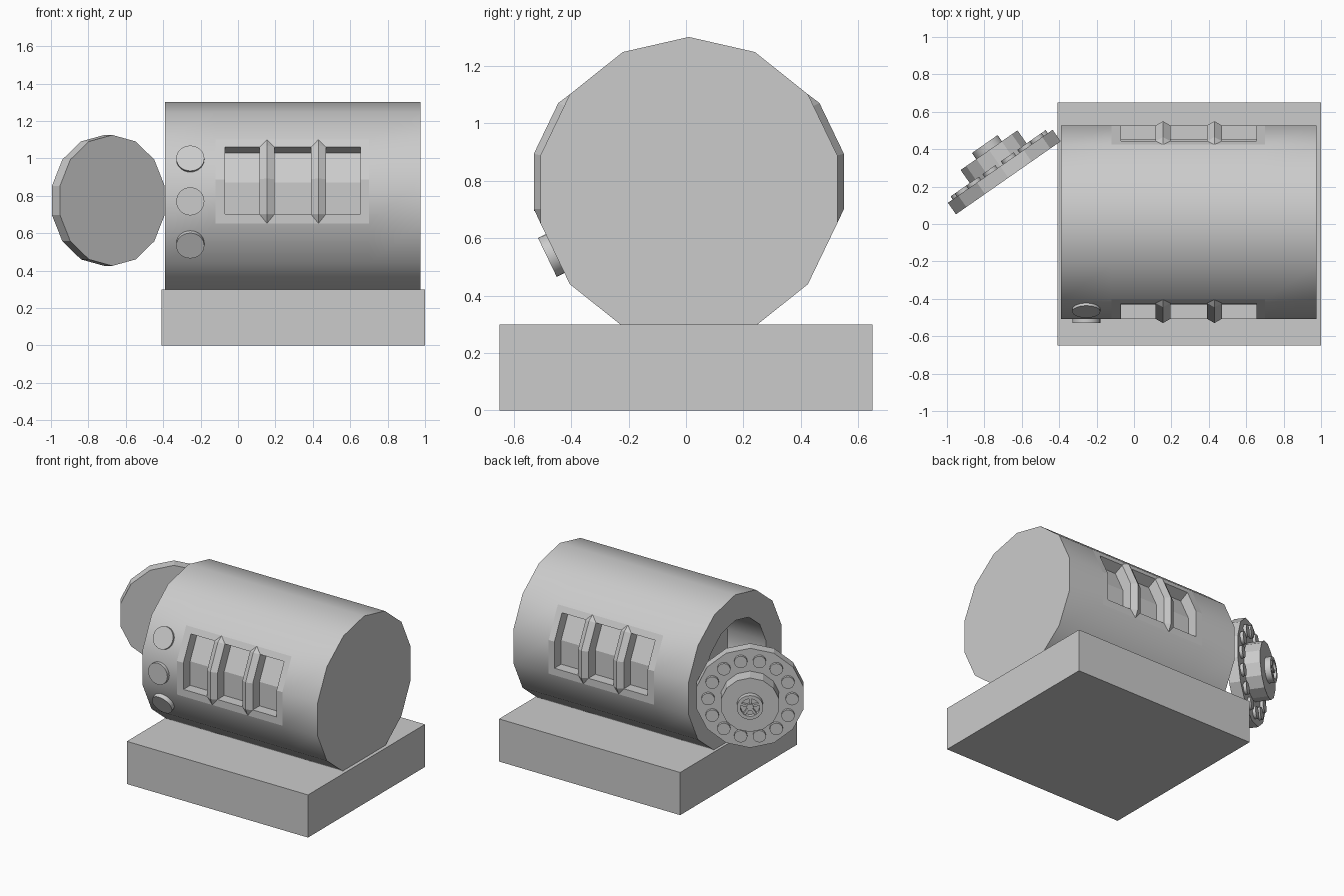
import bpy, bmesh
from math import sin, cos, pi, radians
from mathutils import Vector as V

if "Cube" in bpy.data.objects:
    bpy.data.objects.remove(bpy.data.objects["Cube"])

SIDES, R, CY, CZ = 14, 0.53, 0.01, 0.77
STEP = 2 * pi / SIDES
UP = V((0, 0, 1))


def make(name, verts, faces):
    me = bpy.data.meshes.new(name)
    me.from_pydata([tuple(v) for v in verts], [], faces)
    bm = bmesh.new()
    bm.from_mesh(me)
    bmesh.ops.recalc_face_normals(bm, faces=bm.faces)
    bm.to_mesh(me)
    bm.free()
    ob = bpy.data.objects.new(name, me)
    bpy.context.collection.objects.link(ob)
    return ob


def extrude(name, pts, vec):
    n = len(pts)
    sides = [(i, (i + 1) % n, n + (i + 1) % n, n + i) for i in range(n)]
    return make(name, list(pts) + [p + vec for p in pts],
                [tuple(range(n)), tuple(range(n, 2 * n))] + sides)


def disc(name, base, axis, r, h, n):
    axis = axis.normalized()
    up = (UP - axis * UP.dot(axis)).normalized()
    side = up.cross(axis)
    pts = [base + r * (up * cos(2 * pi * i / n) + side * sin(2 * pi * i / n)) for i in range(n)]
    return extrude(name, pts, axis * h)


def smooth(ob, deg=30):
    bpy.ops.object.select_all(action='DESELECT')
    ob.select_set(True)
    bpy.context.view_layer.objects.active = ob
    bpy.ops.object.shade_smooth_by_angle(angle=radians(deg))


def cut(ob, cutter):
    m = ob.modifiers.new("cut", 'BOOLEAN')
    m.object, m.operation, m.solver = cutter, 'DIFFERENCE', 'EXACT'
    bpy.context.view_layer.objects.active = ob
    bpy.ops.object.modifier_apply(modifier=m.name)
    bpy.data.objects.remove(cutter)


# Base slab
extrude("base", [V((-0.41, -0.65, 0)), V((1, -0.65, 0)), V((1, 0.65, 0)), V((-0.41, 0.65, 0))], V((0, 0, 0.3)))

# Drum body, split so that the side panels are separate faces
body = disc("drum_body", V((-0.39, CY, CZ)), V((1, 0, 0)), R, 1.365, SIDES)
bm = bmesh.new()
bm.from_mesh(body.data)
for x in (-0.12, 0.70):
    bmesh.ops.bisect_plane(bm, geom=bm.verts[:] + bm.edges[:] + bm.faces[:],
                           plane_co=(x, 0, 0), plane_no=(1, 0, 0))
bm.to_mesh(body.data)
bm.free()


def polar(a, r, x, s):
    return V((x, CY + s * r * sin(a), CZ + r * cos(a)))


def path(x, s, d):
    # Bent line over the two side facets, offset outward by d
    p2, p3, p4 = (polar(k * STEP, R, x, s) for k in (2, 3, 4))
    top, low = p2.lerp(p3, 0.19), p3.lerp(p4, 0.79)
    n1 = V((0, s * sin(2.5 * STEP), cos(2.5 * STEP)))
    return [top + n1 * d, polar(3 * STEP, R + d / cos(STEP / 2), x, s), low + V((0, s * d, 0))]


# Window recesses and the ridges between them, both sides
for s in (-1, 1):
    for x0, x1 in ((-0.07, 0.115), (0.195, 0.39), (0.47, 0.655)):
        pts = path(x0, s, -0.075) + path(x0, s, 0.05)[::-1]
        cut(body, extrude("window_cutter", pts, V((x1 - x0, 0, 0))))
    for x in (0.155, 0.43):
        tip_a, tip_b = polar(2 * STEP, R, x, s), polar(4 * STEP, R, x, s)
        v = path(x - 0.04, s, 0) + path(x, s, 0.023) + path(x + 0.04, s, 0) + [tip_a, tip_b]
        f = [(0, 1, 4, 3), (1, 2, 5, 4), (3, 4, 7, 6), (4, 5, 8, 7),
             (9, 0, 3), (9, 3, 6), (2, 10, 5), (5, 10, 8), (0, 6, 7, 1), (1, 7, 8, 2),
             (9, 6, 0), (2, 8, 10)]
        make("window_ridge", v, f)

# Door opening in the left end
cut(body, disc("door_cutter", V((-0.5, CY, CZ)), V((1, 0, 0)), 0.35, 0.41, SIDES))
smooth(body)
for p in body.data.polygons:
    if -0.12 < p.center.x < 0.70 and abs(p.center.y) > 0.4 and 0.64 < p.center.z < 1.11:
        p.use_smooth = False

# Three round buttons on the front facets
for k, h in ((2.5, 0.015), (3.5, 0.022), (4.5, 0.03)):
    c = polar(k * STEP, R * cos(STEP / 2) - 0.01, -0.255, -1)
    smooth(disc("button", c, V((0, -sin(k * STEP), cos(k * STEP))), 0.075, h + 0.01, 28))

# Open door and its fittings
N = V((-0.572, 0.82, 0)).normalized()
T = V((N.y, -N.x, 0))
C = V((-0.672, 0.247, 0.775))
disc("door", C, N, 0.35, 0.075, SIDES)
F = C + N * 0.075
for i in range(14):
    a = (i + 0.5) * STEP
    smooth(disc("door_bolt", F + 0.268 * (UP * cos(a) + T * sin(a)), N, 0.042, 0.02, 16))
disc("door_boss", F, N, 0.19, 0.105, SIDES)
H = F + N * 0.105
hub = disc("hub_ring", H, N, 0.085, 0.04, 18)
cut(hub, disc("hub_cutter", H + N * 0.012, N, 0.062, 0.1, 18))
smooth(hub)
smooth(disc("hub_centre", H, N, 0.022, 0.036, 12))
for i in range(5):
    a = 2 * pi * i / 5
    d = UP * cos(a) + T * sin(a)
    w = d.cross(N) * 0.008
    extrude("hub_spoke", [H + d * 0.01 - w, H + d * 0.07 - w, H + d * 0.07 + w, H + d * 0.01 + w], N * 0.032)
